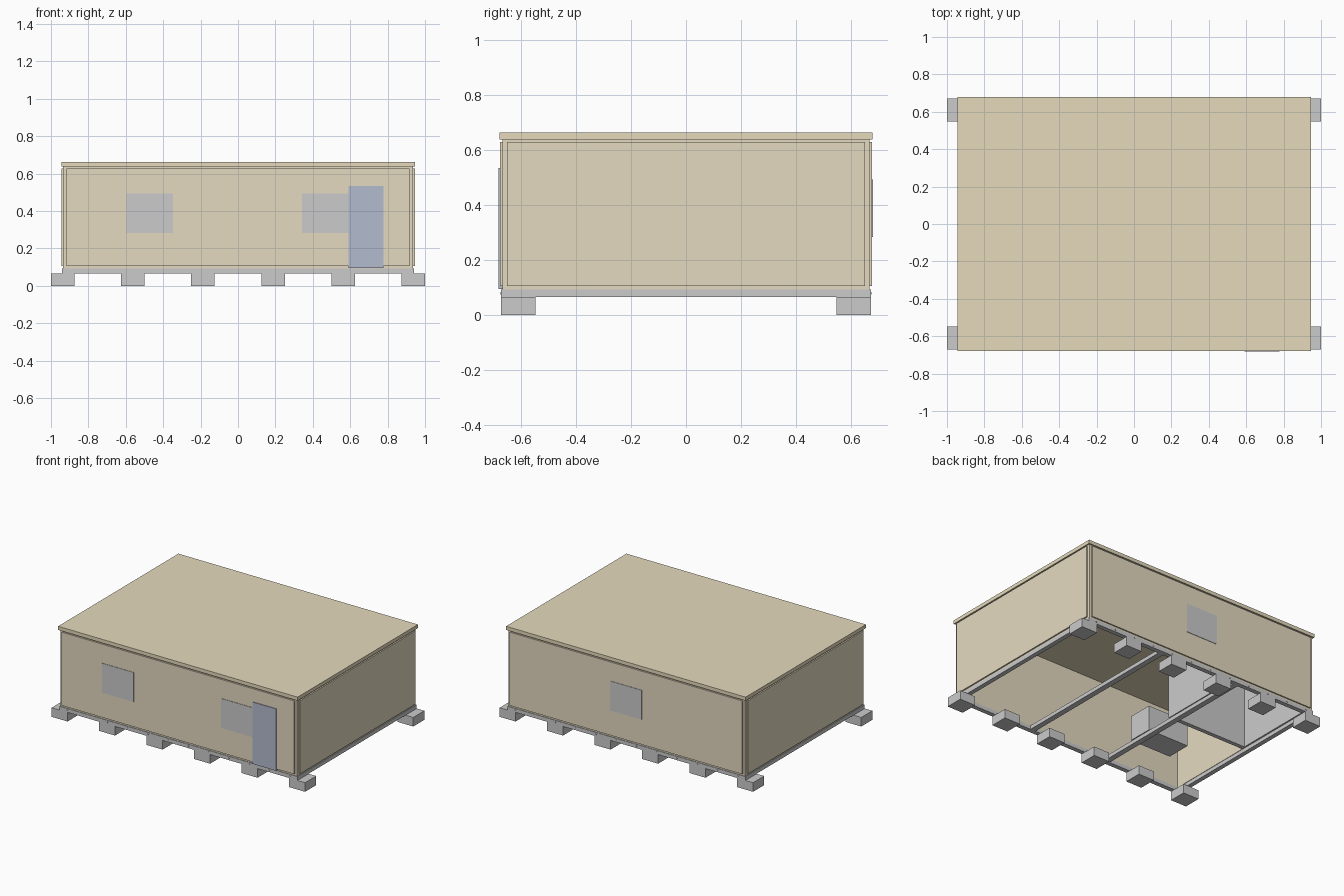
import bpy
import bmesh
from mathutils import Matrix

if "Cube" in bpy.data.objects:
    bpy.data.objects.remove(bpy.data.objects["Cube"])


def material(name, rgb):
    m = bpy.data.materials.new(name)
    m.diffuse_color = (*rgb, 1)
    m.use_nodes = True
    m.node_tree.nodes["Principled BSDF"].inputs["Base Color"].default_value = m.diffuse_color
    return m


TAN = material("tan_panel", (0.78, 0.70, 0.53))
ROOF = material("tan_roof", (0.78, 0.70, 0.50))
BLUE = material("door_blue", (0.45, 0.50, 0.62))


def finish(name, bm, mat=None):
    me = bpy.data.meshes.new(name)
    bm.to_mesh(me)
    bm.free()
    ob = bpy.data.objects.new(name, me)
    bpy.context.collection.objects.link(ob)
    if mat:
        me.materials.append(mat)
    return ob


def box(name, x, y, z, mat=None):
    """Box from (min, max) ranges on each axis."""
    bm = bmesh.new()
    size = [b - a for a, b in (x, y, z)]
    mid = [(a + b) / 2 for a, b in (x, y, z)]
    bmesh.ops.create_cube(bm, size=1, matrix=Matrix.Translation(mid) @ Matrix.Diagonal((*size, 1)))
    return finish(name, bm, mat)


def span(a, b, s):
    """Range a..b on the side given by the sign s."""
    return tuple(sorted((a * s, b * s)))


# foundation blocks, six along each long side
for s, side in ((-1, "front"), (1, "back")):
    for i in range(6):
        cx = -0.9375 + 0.375 * i
        box(f"{side}_block_{i + 1}", (cx - 0.0625, cx + 0.0625), span(0.547, 0.672, s), (0, 0.065))

# floor frame, joists, wall frames and raised panels
for s, long_side, short_side in ((-1, "front", "left"), (1, "back", "right")):
    box(f"{long_side}_floor_beam", (-0.94, 0.94), span(0.64, 0.672, s), (0.065, 0.092))
    box(f"{short_side}_floor_beam", span(0.908, 0.94, s), (-0.64, 0.64), (0.065, 0.092))
    box(f"{short_side}_joist", span(0.292, 0.332, s), (-0.64, 0.64), (0.065, 0.092))
    box(f"{long_side}_wall", (-0.935, 0.935), span(0.645, 0.668, s), (0.092, 0.637), TAN)
    box(f"{short_side}_wall", span(0.905, 0.935, s), (-0.645, 0.645), (0.092, 0.637), TAN)
    box(f"{long_side}_panel", (-0.917, 0.917), span(0.668, 0.677, s), (0.105, 0.628), TAN)
    box(f"{short_side}_panel", span(0.935, 0.945, s), (-0.65, 0.65), (0.105, 0.628), TAN)

    # bolts along the long floor beams
    bm = bmesh.new()
    for i in range(12):
        rot = Matrix.Rotation(1.5707963, 4, 'X')
        pos = Matrix.Translation((-0.88 + 0.16 * i, 0.673 * s, 0.079))
        bmesh.ops.create_cone(bm, cap_ends=True, segments=8, radius1=0.004,
                              radius2=0.004, depth=0.004, matrix=pos @ rot)
    finish(f"{long_side}_bolts", bm)

# flat roof
box("roof", (-0.945, 0.945), (-0.678, 0.678), (0.637, 0.663), ROOF)

# windows and door
for name, cx, s in (("front_window_left", -0.472, -1), ("front_window_right", 0.467, -1),
                    ("back_window", 0.0, 1)):
    box(name, (cx - 0.125, cx + 0.125), span(0.670, 0.680, s), (0.283, 0.493))
box("door", (0.592, 0.778), (-0.682, -0.660), (0.094, 0.535), BLUE)

# inner washroom partitions and lining
box("partition_side", (-0.315, -0.285), (0.005, 0.645), (0.092, 0.637))
box("partition_front", (-0.905, -0.315), (0.005, 0.035), (0.092, 0.637))
box("washroom_lining", (-0.905, -0.897), (0.035, 0.645), (0.092, 0.637))

# counter block inside the room
box("counter", (-0.61, -0.285), (-0.37, -0.19), (0.092, 0.27))
